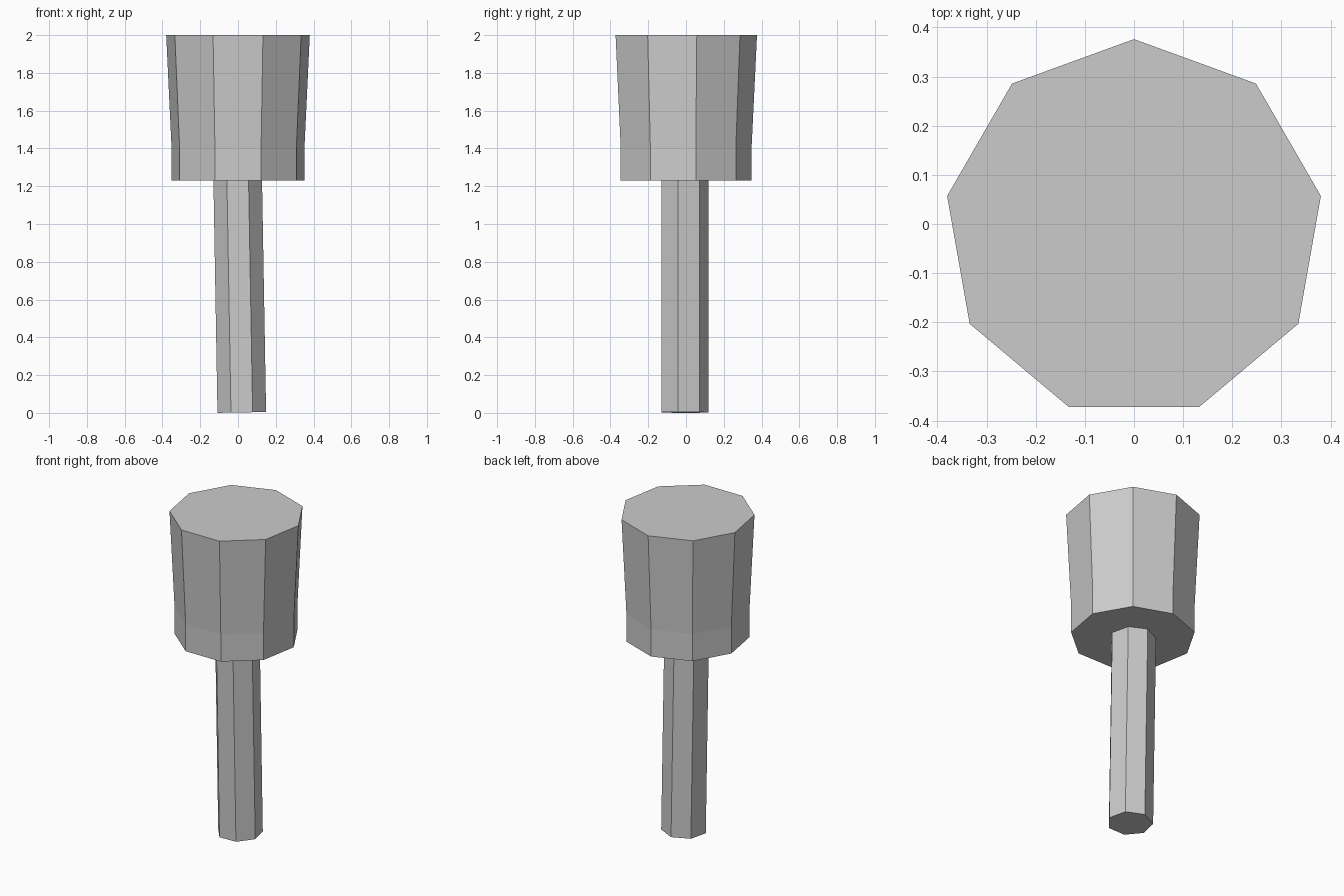
import bpy
import bmesh
from math import pi, cos, sin, radians
from mathutils import Matrix

cube = bpy.data.objects.get("Cube")
if cube:
    bpy.data.objects.remove(cube, do_unlink=True)

grey = bpy.data.materials.new("plain_grey")
grey.use_nodes = True
COLOUR = (0.6, 0.6, 0.6, 1)
grey.diffuse_color = COLOUR
grey.node_tree.nodes["Principled BSDF"].inputs["Base Color"].default_value = COLOUR


def prism(name, sides, rings, transform):
    """Capped flat-sided solid from (radius, height) rings, one corner towards +y."""
    bm = bmesh.new()
    loops = []
    for radius, height in rings:
        angles = [pi / 2 + 2 * pi * k / sides for k in range(sides)]
        loops.append([bm.verts.new((radius * cos(a), radius * sin(a), height)) for a in angles])
    for low, high in zip(loops, loops[1:]):
        for k in range(sides):
            n = (k + 1) % sides
            bm.faces.new((low[k], low[n], high[n], high[k]))
    bm.faces.new(loops[0][::-1])
    bm.faces.new(loops[-1])
    bm.transform(transform)
    mesh = bpy.data.meshes.new(name)
    bm.to_mesh(mesh)
    bm.free()
    mesh.materials.append(grey)
    obj = bpy.data.objects.new(name, mesh)
    bpy.context.collection.objects.link(obj)
    return obj


# Nine-sided head: straight collar, then flaring to the top
prism("mallet_head", 9, [(0.357, 1.23), (0.357, 1.40), (0.386, 2.0)],
      Matrix.Translation((0, -0.01, 0)))

# Seven-sided handle, leaning slightly and ending just inside the head
prism("handle", 7, [(0.132, 0), (0.132, 1.26)],
      Matrix.Translation((0.02, -0.012, 0.0025)) @ Matrix.Rotation(radians(-1), 4, "Y"))
